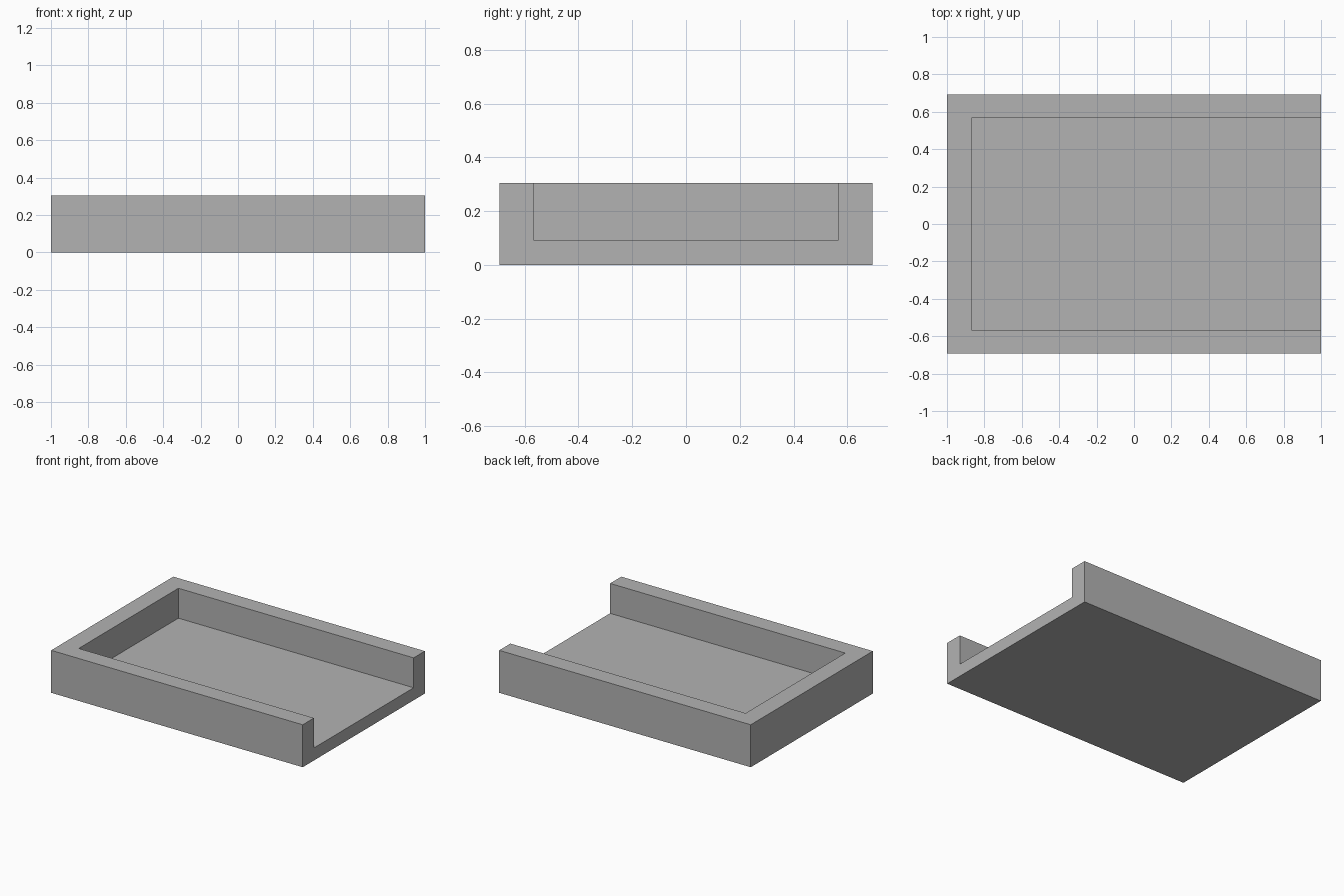
import bpy

cube = bpy.data.objects.get("Cube")
if cube:
    bpy.data.objects.remove(cube, do_unlink=True)

# Overall size, wall thickness and floor thickness
HALF_X, HALF_Y, HEIGHT = 1.0, 0.693, 0.305
WALL, FLOOR = 0.13, 0.09


def add_box(name, low, high):
    """Axis-aligned box between two corners."""
    centre = [(a + b) / 2 for a, b in zip(low, high)]
    size = [b - a for a, b in zip(low, high)]
    bpy.ops.mesh.primitive_cube_add(size=1, location=centre)
    box = bpy.context.object
    box.name = name
    box.scale = size
    bpy.ops.object.transform_apply(location=True, rotation=False, scale=True)
    return box


# Grey material
grey = bpy.data.materials.new("plain grey")
grey.use_nodes = True
colour = (0.45, 0.45, 0.45, 1)
grey.diffuse_color = colour
grey.node_tree.nodes["Principled BSDF"].inputs["Base Color"].default_value = colour

# Recess, open at the top and at the left end
inner_y = HALF_Y - WALL + 0.003
recess = add_box("recess_cutter", (-HALF_X + WALL, -inner_y, FLOOR),
                 (HALF_X + WALL, inner_y, HEIGHT + WALL))
recess.hide_render = True

# Tray body: solid slab with the recess cut away
tray = add_box("tray", (-HALF_X, -HALF_Y, 0), (HALF_X, HALF_Y, HEIGHT))
tray.data.materials.append(grey)
cut = tray.modifiers.new("recess", "BOOLEAN")
cut.operation = "DIFFERENCE"
cut.solver = "EXACT"
cut.object = recess
bpy.ops.object.modifier_apply(modifier=cut.name)
bpy.data.objects.remove(recess, do_unlink=True)

# Keep one grey slot on every face
tray.data.materials.clear()
tray.data.materials.append(grey)
for face in tray.data.polygons:
    face.material_index = 0
    face.use_smooth = False
